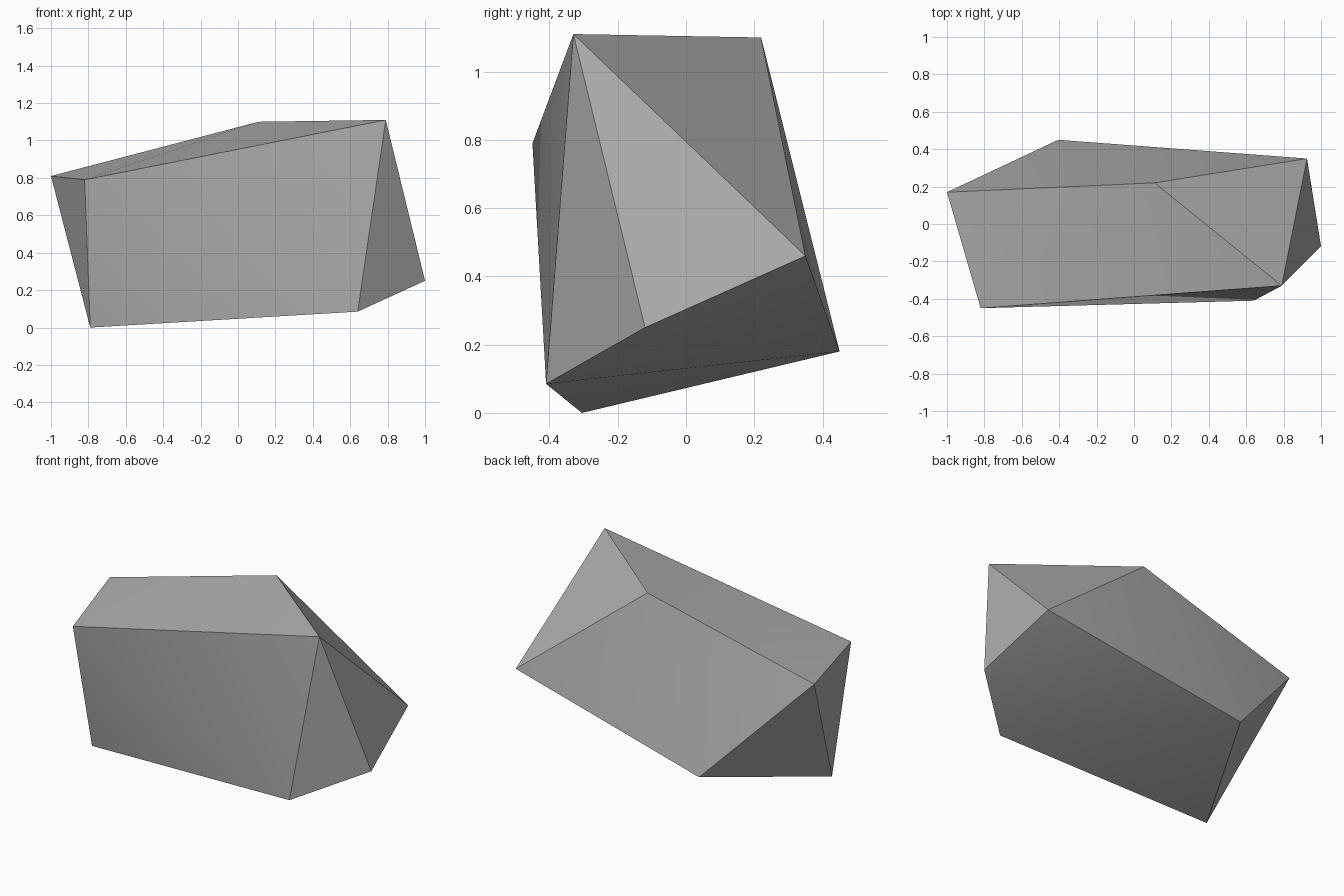
import bpy
import bmesh
import math

cube = bpy.data.objects.get("Cube")
if cube:
    bpy.data.objects.remove(cube, do_unlink=True)

# Stone colour
stone = bpy.data.materials.new("stone grey")
stone.use_nodes = True
grey = (0.42, 0.42, 0.42, 1.0)
stone.diffuse_color = grey
bsdf = next(n for n in stone.node_tree.nodes if n.type == "BSDF_PRINCIPLED")
bsdf.inputs["Base Color"].default_value = grey
bsdf.inputs["Roughness"].default_value = 0.9

# Corners of the chipped boulder
upper = [(-1.0, 0.17, 0.81), (-0.82, -0.45, 0.79),
         (0.11, 0.22, 1.10), (0.79, -0.33, 1.11)]
lower = [(0.925, 0.35, 0.46), (1.0, -0.12, 0.25), (0.64, -0.41, 0.085),
         (-0.79, -0.305, 0.0), (-0.405, 0.45, 0.18)]

# Wrap the corners in a convex skin
bm = bmesh.new()
for corner in upper + lower:
    bm.verts.new(corner)
bmesh.ops.convex_hull(bm, input=bm.verts)
bmesh.ops.recalc_face_normals(bm, faces=bm.faces)
mesh = bpy.data.meshes.new("boulder")
bm.to_mesh(mesh)
bm.free()
mesh.materials.append(stone)

boulder = bpy.data.objects.new("boulder", mesh)
bpy.context.collection.objects.link(boulder)

# Soften the slight bends within each facet, keep its borders crisp
bpy.ops.object.select_all(action="DESELECT")
boulder.select_set(True)
bpy.context.view_layer.objects.active = boulder
bpy.ops.object.shade_smooth_by_angle(angle=math.radians(22))
